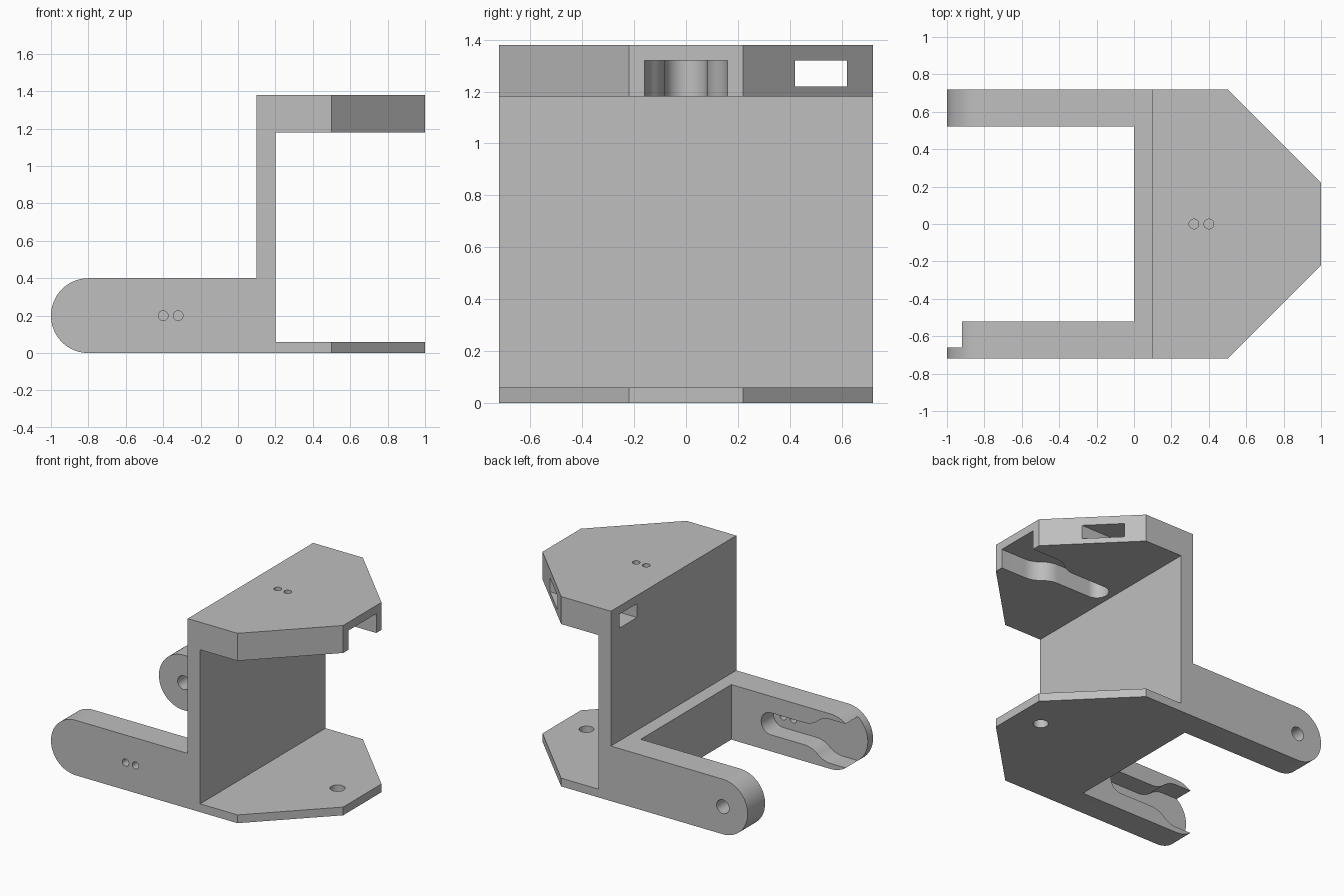
import bpy, bmesh
from math import sin, cos, pi, radians, atan2, degrees

cube = bpy.data.objects.get("Cube")
if cube:
    bpy.data.objects.remove(cube, do_unlink=True)

grey = bpy.data.materials.new("plain grey")
grey.use_nodes = True
grey.diffuse_color = (0.52, 0.52, 0.52, 1)
grey.node_tree.nodes["Principled BSDF"].inputs["Base Color"].default_value = grey.diffuse_color


def arc(cx, cy, r, a0, a1, n=24):
    """Points on an arc, angles in degrees."""
    angles = [radians(a0 + (a1 - a0) * i / n) for i in range(n + 1)]
    return [(cx + r * cos(a), cy + r * sin(a)) for a in angles]


def prism(name, points, low, high, plane="xy"):
    """Extrude an outline drawn in the xy or xz plane along the third axis."""
    def place(u, v, h):
        return (u, v, h) if plane == "xy" else (u, h, v)
    bm = bmesh.new()
    bottom = [bm.verts.new(place(u, v, low)) for u, v in points]
    top = [bm.verts.new(place(u, v, high)) for u, v in points]
    bm.faces.new(bottom)
    bm.faces.new(top)
    for i in range(len(points)):
        j = (i + 1) % len(points)
        bm.faces.new((bottom[i], bottom[j], top[j], top[i]))
    bmesh.ops.recalc_face_normals(bm, faces=bm.faces)
    mesh = bpy.data.meshes.new(name)
    bm.to_mesh(mesh)
    bm.free()
    mesh.materials.append(grey)
    obj = bpy.data.objects.new(name, mesh)
    bpy.context.collection.objects.link(obj)
    return obj


def combine(target, tool, operation):
    """Apply a boolean and discard the tool."""
    mod = target.modifiers.new(tool.name, "BOOLEAN")
    mod.operation, mod.solver, mod.object = operation, "EXACT", tool
    bpy.context.view_layer.update()
    graph = bpy.context.evaluated_depsgraph_get()
    mesh = bpy.data.meshes.new_from_object(target.evaluated_get(graph))
    target.modifiers.clear()
    target.data = mesh
    bpy.data.objects.remove(tool, do_unlink=True)


# Bracket body: side profile with rounded arm ends, trimmed by the plan outline
side = [(1.1, 0), (1.1, 0.06), (0.2, 0.06), (0.2, 1.18), (1.1, 1.18), (1.1, 1.38),
        (0.1, 1.38), (0.1, 0.4)] + arc(-0.8, 0.2, 0.2, 90, 270, 36)
plan = [(-1.1, -0.72), (0.5, -0.72), (1, -0.22), (1, 0.22), (0.5, 0.72), (-1.1, 0.72),
        (-1.1, 0.52), (0, 0.52), (0, -0.52), (-1.1, -0.52)]
bracket = prism("bracket", side, -1, 1, "xz")
combine(bracket, prism("plan_trim", plan, -0.2, 1.6), "INTERSECT")

# Lever-shaped pocket outline: wide open end, smooth neck, rounded tip
neck_x, neck_y = 0.588, 0.24
join = degrees(atan2(neck_y, neck_x - 0.8))
half = [(1.1, 0.16)] + arc(0.8, 0, 0.16, 90, join, 10)
half += arc(neck_x, neck_y, 0.16, join - 180, -90, 10)[1:]
half += arc(0.32, 0, 0.08, 90, 180, 14)
pocket = half + [(u, -v) for u, v in reversed(half[:-1])]

# Pocket under the top plate and pocket inside the front arm
combine(bracket, prism("top_pocket", pocket, 1.0, 1.32), "DIFFERENCE")
arm_pocket = [(-u, v + 0.2) for u, v in pocket]
combine(bracket, prism("arm_pocket", arm_pocket, -0.66, -0.3, "xz"), "DIFFERENCE")


def drill(name, u, v, r, low, high, plane):
    hole = arc(u, v, r, 0, 360, 32)[:-1]
    combine(bracket, prism(name, hole, low, high, plane), "DIFFERENCE")


# Screw holes and pivot holes
for x in (0.32, 0.4):
    drill("top_screw_hole", x, 0, 0.026, 1.25, 1.5, "xy")
    drill("arm_screw_hole", -x, 0.2, 0.026, -0.9, -0.6, "xz")
drill("bottom_pivot_hole", 0.8, 0, 0.05, -0.2, 0.2, "xy")
drill("arm_pivot_hole", -0.8, 0.2, 0.05, 0.4, 0.9, "xz")

# Rectangular cable tunnel through the top plate
tunnel = [(-0.1, 0.42), (1.2, 0.42), (1.2, 0.62), (-0.1, 0.62)]
combine(bracket, prism("cable_tunnel", tunnel, 1.22, 1.32), "DIFFERENCE")

# Smooth the curved walls, keep the edges sharp
bpy.ops.object.select_all(action="DESELECT")
bracket.select_set(True)
bpy.context.view_layer.objects.active = bracket
bpy.ops.object.shade_smooth_by_angle(angle=radians(20))
